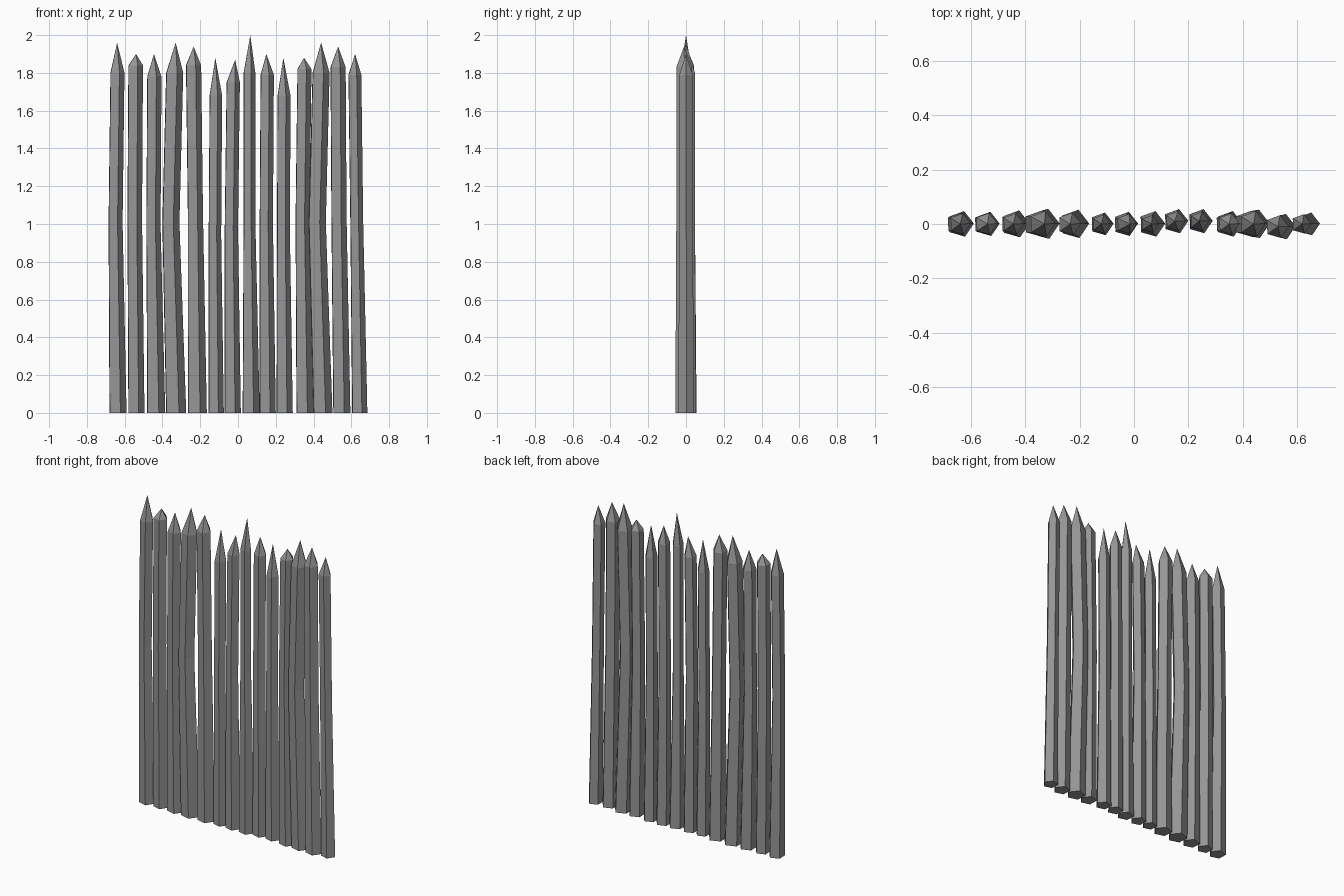
import bpy
import bmesh
import math

default_cube = bpy.data.objects.get("Cube")
if default_cube:
    bpy.data.objects.remove(default_cube, do_unlink=True)

# Single weathered grey for every stake
grey = bpy.data.materials.new("weathered_grey")
grey.use_nodes = True
colour = (0.3, 0.3, 0.3, 1.0)
grey.diffuse_color = colour
shader = next(n for n in grey.node_tree.nodes if n.type == 'BSDF_PRINCIPLED')
shader.inputs["Base Color"].default_value = colour
shader.inputs["Roughness"].default_value = 0.9

SIDES = 5
FIRST_ANGLE = math.radians(2)
LEFT_REACH = 0.82    # left extent of the pentagon relative to its radius


def ring(bm, left, width, y, z):
    """Pentagon whose left edge sits at the given x."""
    radius = width / (1 + LEFT_REACH)
    centre = left + LEFT_REACH * radius
    verts = []
    for i in range(SIDES):
        a = FIRST_ANGLE + math.tau * i / SIDES
        verts.append(bm.verts.new((centre + radius * math.cos(a),
                                   y + radius * math.sin(a), z)))
    return verts


def make_stake(name, base, middle, top, base_width, top_width,
               shoulder, tip_x, tip_z, y):
    """Crooked five-sided pole with a sharpened point."""
    bm = bmesh.new()
    rings = [
        ring(bm, base, base_width, y, 0),
        ring(bm, middle, top_width, y, shoulder * 0.56),
        ring(bm, top, top_width, y, shoulder),
    ]
    bm.faces.new(reversed(rings[0]))
    for low, high in zip(rings, rings[1:]):
        for i in range(SIDES):
            j = (i + 1) % SIDES
            bm.faces.new((low[i], low[j], high[j], high[i]))
    tip = bm.verts.new((tip_x, y, tip_z))
    for i in range(SIDES):
        bm.faces.new((rings[-1][i], rings[-1][(i + 1) % SIDES], tip))
    bmesh.ops.recalc_face_normals(bm, faces=bm.faces)
    mesh = bpy.data.meshes.new(name)
    bm.to_mesh(mesh)
    bm.free()
    mesh.materials.append(grey)
    stake = bpy.data.objects.new(name, mesh)
    bpy.context.scene.collection.objects.link(stake)


# Left edge at base, middle and shoulder; base and top width;
# shoulder height; tip x and height; depth offset
stakes = [
    (-.68, -.685, -.675, .09, .074, 1.8, -.64, 1.96, 0),
    (-.58, -.585, -.58, .085, .077, 1.84, -.54, 1.9, 0),
    (-.48, -.485, -.48, .095, .075, 1.78, -.445, 1.9, 0),
    (-.38, -.4, -.38, .106, .09, 1.8, -.33, 1.96, 0),
    (-.265, -.265, -.275, .1, .08, 1.84, -.235, 1.94, 0),
    (-.155, -.155, -.15, .08, .066, 1.68, -.12, 1.88, 0),
    (-.07, -.07, -.06, .085, .07, 1.75, -.015, 1.87, 0),
    (.025, .03, .03, .09, .062, 1.8, .065, 2, 0),
    (.115, .115, .12, .085, .07, 1.79, .15, 1.9, .01),
    (.205, .207, .21, .085, .068, 1.68, .24, 1.88, .01),
    (.31, .305, .315, .09, .074, 1.82, .35, 1.88, 0),
    (.4, .375, .395, .1, .09, 1.8, .44, 1.96, 0),
    (.505, .495, .49, .09, .08, 1.83, .53, 1.94, -.01),
    (.605, .595, .585, .08, .068, 1.79, .62, 1.9, 0),
]
for number, (base, middle, top, base_width, top_width,
             shoulder, tip_x, tip_z, y) in enumerate(stakes, start=1):
    make_stake(f"stake_{number}", base, middle, top, base_width, top_width,
               shoulder, tip_x, tip_z, y)
